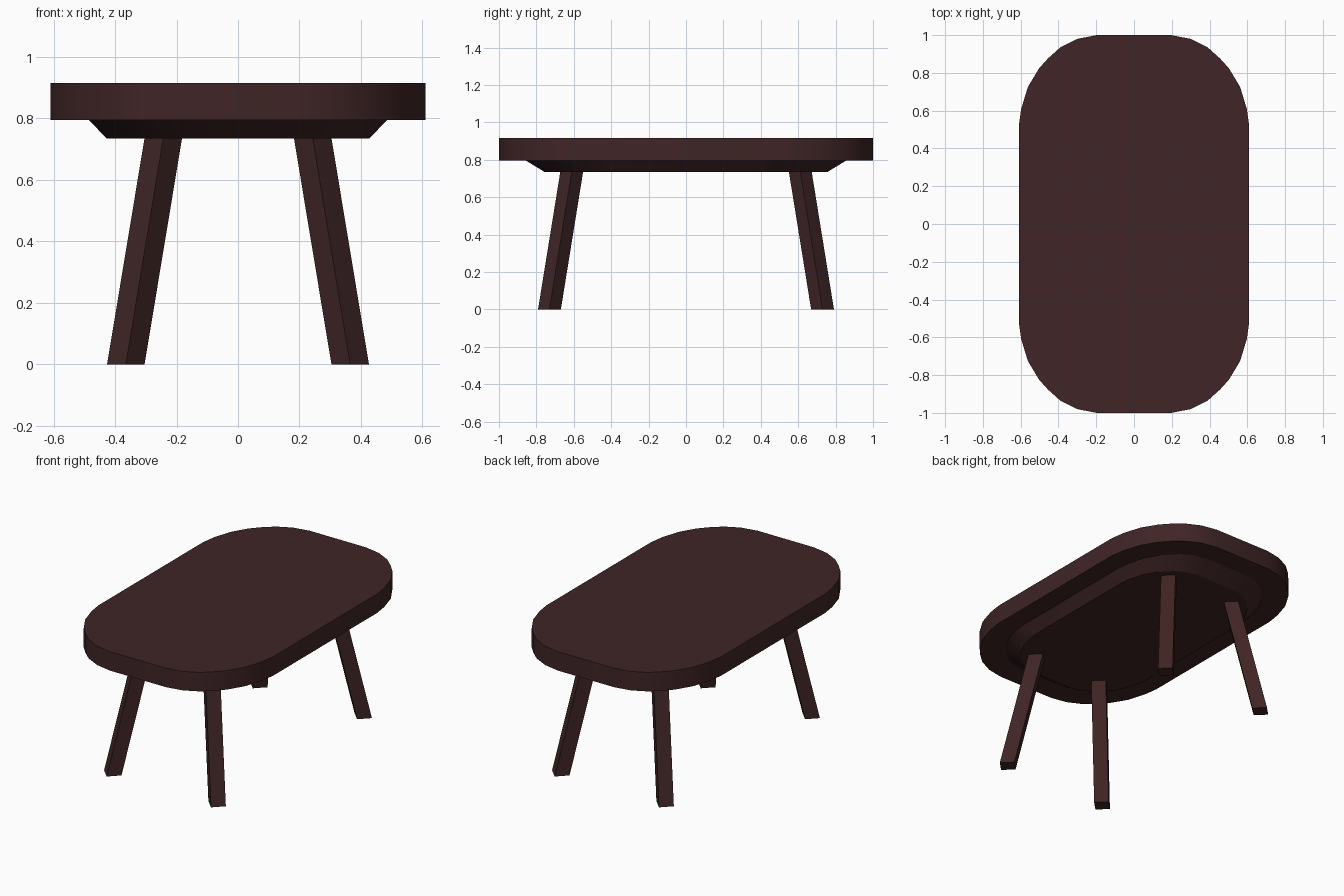
import bpy
import bmesh

if "Cube" in bpy.data.objects:
    bpy.data.objects.remove(bpy.data.objects["Cube"])

wood = bpy.data.materials.new("dark brown wood")
wood.diffuse_color = (0.05, 0.018, 0.019, 1)
wood.use_nodes = True
wood.node_tree.nodes["Principled BSDF"].inputs["Base Color"].default_value = wood.diffuse_color

# Quarter outline of the rounded table top, from the long side to the short side
QUARTER = [(0.61, 0.52), (0.597, 0.61), (0.562, 0.725), (0.502, 0.825),
           (0.455, 0.877), (0.39, 0.935), (0.3, 0.98), (0.197, 1.0)]


def outline(half_x, half_y):
    """Full rounded outline, mirrored from the quarter and scaled to size."""
    q = [(x * half_x / 0.61, y * half_y) for x, y in QUARTER]
    half = q + [(-x, y) for x, y in reversed(q)]
    return half + [(-x, -y) for x, y in half]


def loft(name, bottom, z0, top, z1, smooth=False):
    """Closed solid between two horizontal outlines."""
    bm = bmesh.new()
    lo = [bm.verts.new((x, y, z0)) for x, y in bottom]
    hi = [bm.verts.new((x, y, z1)) for x, y in top]
    bm.faces.new(lo[::-1])
    bm.faces.new(hi)
    n = len(lo)
    for i in range(n):
        j = (i + 1) % n
        f = bm.faces.new((lo[i], lo[j], hi[j], hi[i]))
        f.smooth = smooth
    bmesh.ops.recalc_face_normals(bm, faces=bm.faces)
    if smooth:
        for e in bm.edges:
            e.smooth = e.calc_face_angle(0) < 0.6
    mesh = bpy.data.meshes.new(name)
    bm.to_mesh(mesh)
    bm.free()
    mesh.materials.append(wood)
    ob = bpy.data.objects.new(name, mesh)
    bpy.context.collection.objects.link(ob)
    return ob


def diamond(cx, cy, r=0.061):
    return [(cx + r, cy), (cx, cy + r), (cx - r, cy), (cx, cy - r)]


# Thick top slab and tapered base panel under it
loft("table_top", outline(0.61, 1.0), 0.795, outline(0.61, 1.0), 0.915, True)
loft("under_panel", outline(0.427, 0.755), 0.734, outline(0.485, 0.855), 0.795, True)

# Four splayed square legs, turned 45 degrees
for sx, side in ((-1, "left"), (1, "right")):
    for sy, end in ((-1, "front"), (1, "back")):
        loft(f"{end}_{side}_leg", diamond(sx * 0.365, sy * 0.73), 0.0,
             diamond(sx * 0.243, sy * 0.611), 0.736)
